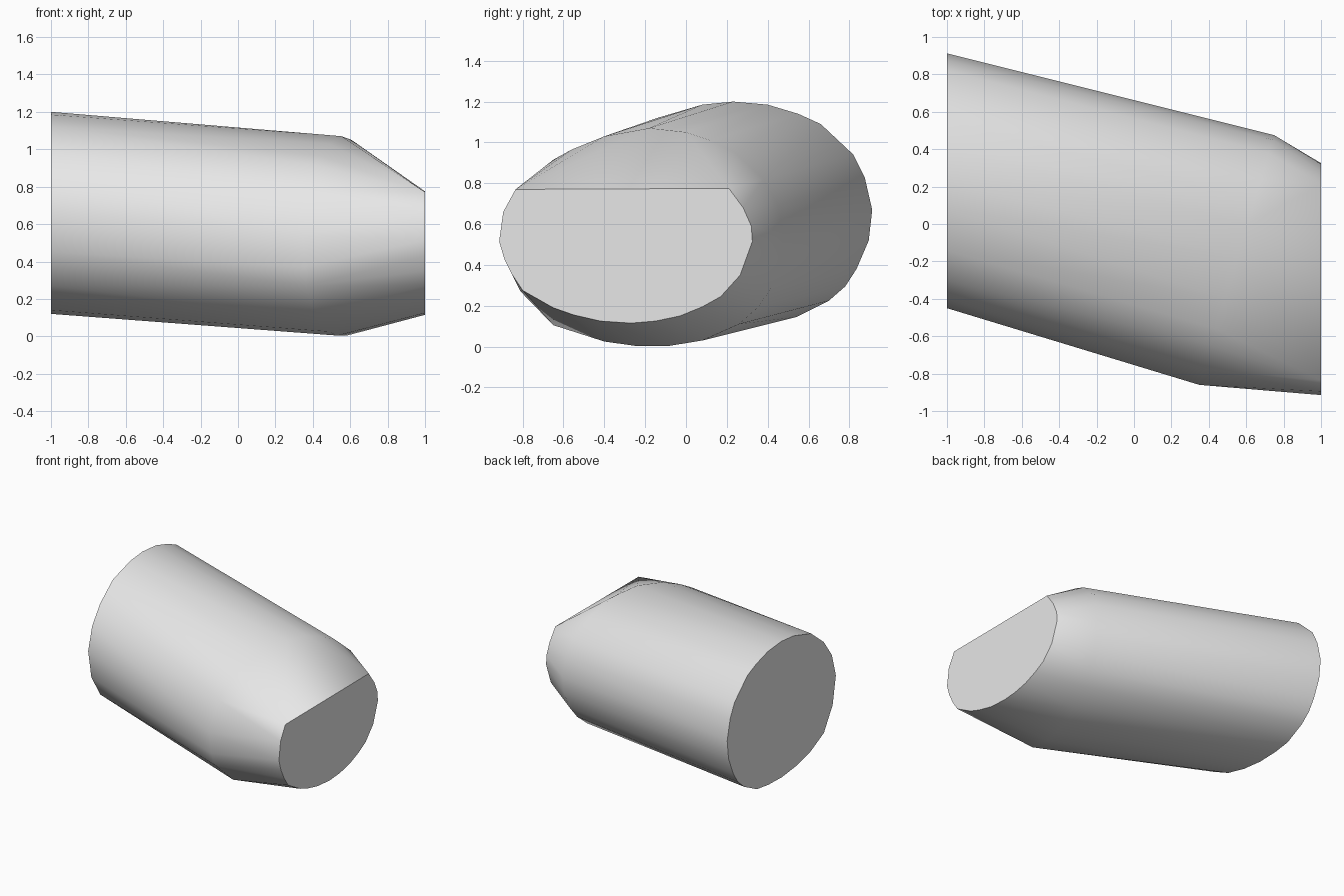
import bpy, bmesh
from math import radians

cube = bpy.data.objects.get("Cube")
if cube:
    bpy.data.objects.remove(cube, do_unlink=True)

# One plain grey for the whole body
grey = bpy.data.materials.new("plain grey")
grey.use_nodes = True
colour = (0.8, 0.8, 0.8, 1)
grey.diffuse_color = colour
grey.node_tree.nodes["Principled BSDF"].inputs["Base Color"].default_value = colour

# Large end profile (y, z), anticlockwise from the top
LARGE_END = [
    (.23, 1.2), (.08, 1.185), (-.14, 1.12), (-.3, .99), (-.4, .85),
    (-.45, .67), (-.41, .45), (-.3, .27), (-.13, .185), (.05, .14),
    (.23, .12), (.4, .125), (.54, .145), (.7, .225), (.78, .295),
    (.835, .38), (.895, .52), (.912, .67), (.875, .83), (.82, .94),
    (.66, 1.09), (.55, 1.14), (.4, 1.185)]

# Shoulder profile, where the tube meets the tapered nose
SHOULDER = [
    (-.18, 1.07), (-.4, 1.03), (-.56, .965), (-.65, .915), (-.78, .78),
    (-.86, .54), (-.84, .37), (-.81, .27), (-.65, .105), (-.4, .025),
    (-.25, .004), (-.08, .004), (.08, .03), (.26, .11), (.35, .19),
    (.42, .29), (.465, .42), (.475, .54), (.45, .69), (.38, .82),
    (.24, .95), (.12, 1.01), (0, 1.05)]

# Small end profile with its flat top edge
SMALL_END = [
    (-.835, .77), (-.895, .66), (-.915, .515), (-.89, .43), (-.85, .35),
    (-.8, .275), (-.65, .19), (-.55, .155), (-.42, .125), (-.27, .115),
    (-.15, .125), (-.03, .15), (.08, .195), (.17, .245), (.265, .35),
    (.325, .515), (.32, .59), (.28, .68), (.21, .775)]

# Skin the three sections; the shoulder is square to the tilted axis
bm = bmesh.new()
for profile, x, lean in ((LARGE_END, -1, 0), (SHOULDER, .55, .3), (SMALL_END, 1, 0)):
    for y, z in profile:
        bm.verts.new((x + lean * (y + .19), y, z))
hull = bmesh.ops.convex_hull(bm, input=bm.verts[:])
unused = {g for g in hull["geom_interior"] + hull["geom_unused"]
          if isinstance(g, bmesh.types.BMVert)}
bmesh.ops.delete(bm, geom=list(unused), context="VERTS")

# Merge each flat end into a single face
bmesh.ops.dissolve_limit(bm, angle_limit=radians(.5), verts=bm.verts[:], edges=bm.edges[:])
bmesh.ops.recalc_face_normals(bm, faces=bm.faces[:])
mesh = bpy.data.meshes.new("tapered_body")
bm.to_mesh(mesh)
bm.free()

body = bpy.data.objects.new("tapered_body", mesh)
bpy.context.collection.objects.link(body)
mesh.materials.append(grey)
bpy.context.view_layer.objects.active = body
body.select_set(True)
bpy.ops.object.shade_smooth_by_angle(angle=radians(40))
